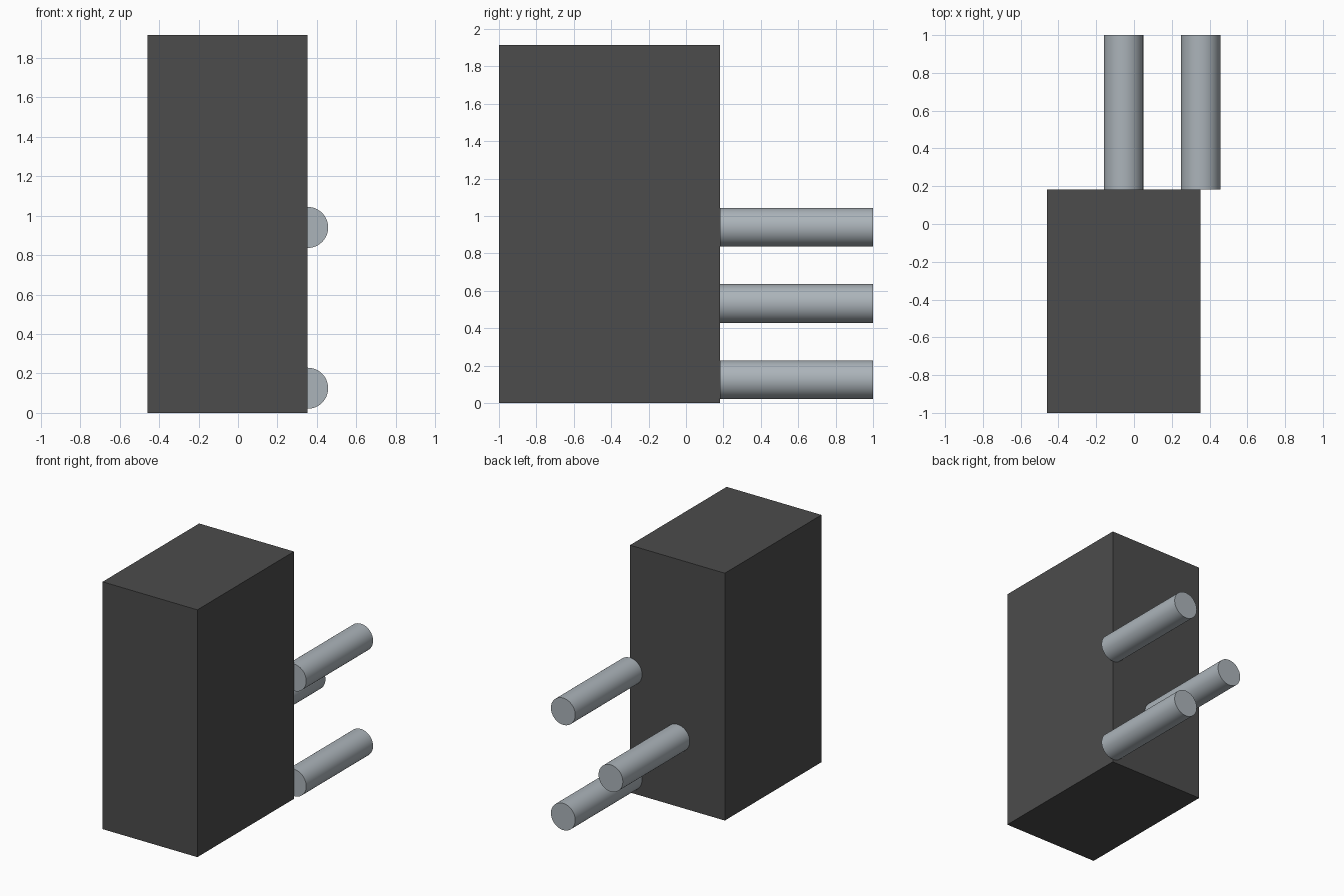
import bpy
import math

cube = bpy.data.objects.get("Cube")
if cube:
    bpy.data.objects.remove(cube, do_unlink=True)


def make_material(name, rgb, metallic=0.0):
    mat = bpy.data.materials.new(name)
    mat.use_nodes = True
    mat.diffuse_color = (*rgb, 1)
    mat.node_tree.nodes["Principled BSDF"].inputs["Base Color"].default_value = (*rgb, 1)
    return mat


dark_grey = make_material("dark grey", (0.072, 0.072, 0.072))
steel = make_material("pale steel", (0.41, 0.455, 0.49))

LEFT, RIGHT = 0.352, -0.46      # body sides
FRONT, BACK = -1.0, 0.182       # body front and back
HEIGHT = 1.915
PIN_RADIUS, PIN_END = 0.104, 1.0

# Rectangular body
bpy.ops.mesh.primitive_cube_add(
    size=1, location=((LEFT + RIGHT) / 2, (FRONT + BACK) / 2, HEIGHT / 2))
body = bpy.context.object
body.name = "body"
body.scale = (LEFT - RIGHT, BACK - FRONT, HEIGHT)
bpy.ops.object.transform_apply(location=False, rotation=False, scale=True)
body.data.materials.append(dark_grey)


# Round pins standing out of the back
def add_pin(name, x, z):
    bpy.ops.mesh.primitive_cylinder_add(
        vertices=48, radius=PIN_RADIUS, depth=PIN_END - BACK,
        location=(x, (BACK + PIN_END) / 2, z), rotation=(math.pi / 2, 0, 0))
    pin = bpy.context.object
    pin.name = name
    pin.data.materials.append(steel)
    bpy.ops.object.shade_smooth_by_angle(angle=math.radians(30))


for name, x, z in (("upper_pin", 0.353, 0.94),
                   ("middle_pin", -0.055, 0.532),
                   ("lower_pin", 0.353, 0.125)):
    add_pin(name, x, z)
